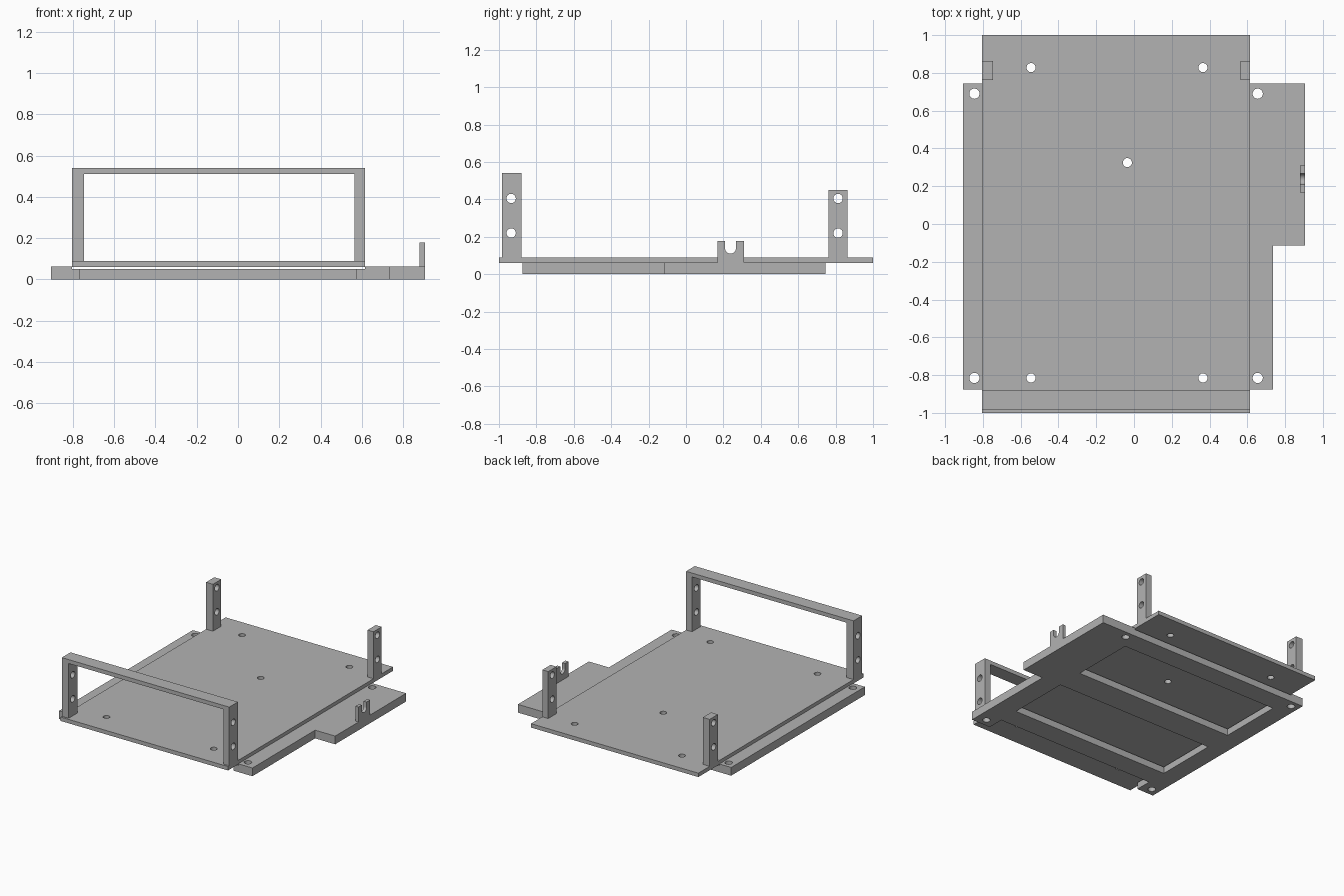
import bpy, bmesh, math
from mathutils import Matrix, Vector

cube = bpy.data.objects.get("Cube")
if cube:
    bpy.data.objects.remove(cube, do_unlink=True)

grey = bpy.data.materials.new("light grey")
grey.use_nodes = True
grey.diffuse_color = (0.45, 0.45, 0.45, 1)
grey.node_tree.nodes["Principled BSDF"].inputs["Base Color"].default_value = (0.45, 0.45, 0.45, 1)


def add_box(bm, x, y, z):
    size = Matrix.Diagonal((x[1] - x[0], y[1] - y[0], z[1] - z[0], 1))
    mid = Vector((sum(x) / 2, sum(y) / 2, sum(z) / 2))
    bmesh.ops.create_cube(bm, size=1, matrix=Matrix.Translation(mid) @ size)


def add_rod(bm, centre, radius, depth, axis="Z"):
    turn = Matrix.Rotation(math.pi / 2, 4, "Y") if axis == "X" else Matrix()
    bmesh.ops.create_cone(bm, cap_ends=True, segments=32, radius1=radius, radius2=radius,
                          depth=depth, matrix=Matrix.Translation(centre) @ turn)


def add_prism(bm, points, shift):
    face = bm.faces.new([bm.verts.new(p) for p in points])
    grown = bmesh.ops.extrude_face_region(bm, geom=[face])["geom"]
    bmesh.ops.translate(bm, vec=shift, verts=[g for g in grown if isinstance(g, bmesh.types.BMVert)])
    bmesh.ops.recalc_face_normals(bm, faces=bm.faces)


def make_object(name, bm):
    mesh = bpy.data.meshes.new(name)
    bm.to_mesh(mesh)
    bm.free()
    mesh.materials.append(grey)
    obj = bpy.data.objects.new(name, mesh)
    bpy.context.collection.objects.link(obj)
    return obj


def cut(obj, cutter_bm):
    """Subtract the cutter shapes, bake the result and discard the cutter."""
    cutter = make_object("cutter", cutter_bm)
    cutter.hide_render = True
    mod = obj.modifiers.new("cut", "BOOLEAN")
    mod.operation, mod.solver, mod.object = "DIFFERENCE", "EXACT", cutter
    graph = bpy.context.evaluated_depsgraph_get()
    baked = bpy.data.meshes.new_from_object(obj.evaluated_get(graph))
    obj.modifiers.clear()
    obj.data = baked
    bpy.data.objects.remove(cutter, do_unlink=True)


LEFT, RIGHT = -0.805, 0.615      # tray sides
OPEN = (-0.765, 0.575)           # width of the openings in the base

# Base plate with a wide shelf on one side
bm = bmesh.new()
outline = [(-0.905, -0.875), (0.735, -0.875), (0.735, -0.115), (0.905, -0.115),
           (0.905, 0.745), (-0.905, 0.745)]
add_prism(bm, [(x, y, 0) for x, y in outline], (0, 0, 0.063))
base = make_object("base_plate", bm)

# Openings, front recess, tray channel and screw holes of the base
bm = bmesh.new()
for y in [(-1.1, -0.75), (-0.59, -0.11), (0.1, 0.59)]:
    add_box(bm, OPEN, y, (-0.1, 0.2))
for x in (-0.845, 0.655):
    for y in (-0.815, 0.69):
        add_rod(bm, (x, y, 0), 0.027, 0.4)
cut(base, bm)
bm = bmesh.new()
add_box(bm, (LEFT, RIGHT), (-1.2, 1.2), (0.051, 0.2))
cut(base, bm)

# Tray plate with its screw holes
bm = bmesh.new()
add_box(bm, (LEFT, RIGHT), (-1, 1), (0.06, 0.09))
tray = make_object("tray_plate", bm)
bm = bmesh.new()
for x, y in [(-0.545, 0.828), (0.365, 0.828), (-0.545, -0.815), (0.365, -0.815), (-0.035, 0.325)]:
    add_rod(bm, (x, y, 0), 0.024, 0.4)
cut(tray, bm)


def drill_pairs(obj, y):
    bm = bmesh.new()
    for z in (0.22, 0.405):
        add_rod(bm, (0, y, z), 0.025, 3, "X")
    cut(obj, bm)


# Front handle: a frame standing on the tray
bm = bmesh.new()
add_box(bm, (LEFT, RIGHT), (-0.985, -0.88), (0.09, 0.54))
handle = make_object("front_handle", bm)
bm = bmesh.new()
add_box(bm, (LEFT + 0.058, RIGHT - 0.05), (-1.2, -0.7), (0, 0.51))
cut(handle, bm)
drill_pairs(handle, -0.935)

# Rear posts
for name, x in [("rear_post_right", (LEFT, LEFT + 0.058)), ("rear_post_left", (RIGHT - 0.05, RIGHT))]:
    bm = bmesh.new()
    add_box(bm, x, (0.763, 0.863), (0.09, 0.45))
    drill_pairs(make_object(name, bm), 0.813)

# Cable tab with a round-bottomed slot
bm = bmesh.new()
add_box(bm, (0.88, 0.905), (0.168, 0.31), (0.063, 0.178))
tab = make_object("cable_tab", bm)
bm = bmesh.new()
arc = [math.pi + math.pi * i / 16 for i in range(17)]
slot = [(0.8, 0.238 + 0.029 * math.cos(a), 0.139 + 0.029 * math.sin(a)) for a in arc]
slot += [(0.8, 0.267, 0.3), (0.8, 0.209, 0.3)]
add_prism(bm, slot, (0.2, 0, 0))
cut(tab, bm)

# Smooth hole walls, keep edges sharp
bpy.ops.object.select_all(action="DESELECT")
for obj in bpy.context.collection.objects:
    if obj.type == "MESH" and obj.data.materials and obj.data.materials[0] == grey:
        obj.select_set(True)
        bpy.context.view_layer.objects.active = obj
bpy.ops.object.shade_smooth_by_angle(angle=math.radians(30))
